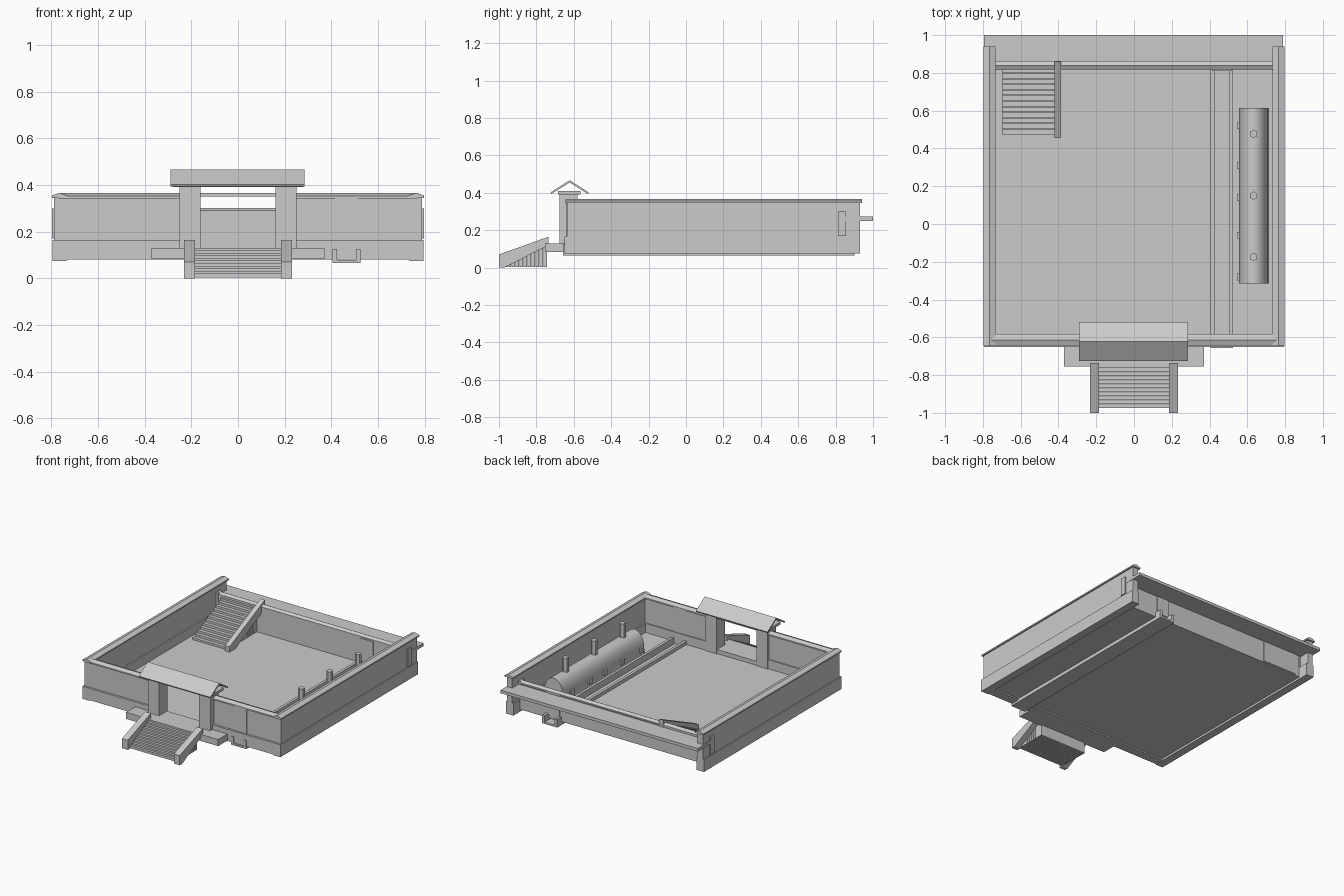
import bpy, bmesh, math
from mathutils import Vector

cube = bpy.data.objects.get("Cube")
if cube:
    bpy.data.objects.remove(cube, do_unlink=True)

stone = bpy.data.materials.new("pale_stone")
stone.use_nodes = True
stone.diffuse_color = (0.6, 0.6, 0.6, 1)
stone.node_tree.nodes["Principled BSDF"].inputs["Base Color"].default_value = (0.6, 0.6, 0.6, 1)


def prism(name, profile, axis, start, end, smooth=False):
    """Extrude a 2D profile along x (profile y,z), y (profile x,z) or z (profile x,y)."""
    place = {"x": lambda u, v, t: (t, u, v),
             "y": lambda u, v, t: (u, t, v),
             "z": lambda u, v, t: (u, v, t)}[axis]
    bm = bmesh.new()
    face = bm.faces.new([bm.verts.new(place(u, v, start)) for u, v in profile])
    moved = bmesh.ops.extrude_face_region(bm, geom=[face])
    shift = Vector(place(0, 0, end - start))
    for v in moved["geom"]:
        if isinstance(v, bmesh.types.BMVert):
            v.co += shift
    if face.is_valid is False or len(bm.faces) < len(profile) + 2:
        bm.faces.new([v for v in bm.verts][:len(profile)])
    bmesh.ops.recalc_face_normals(bm, faces=bm.faces)
    mesh = bpy.data.meshes.new(name)
    bm.to_mesh(mesh)
    bm.free()
    mesh.materials.append(stone)
    obj = bpy.data.objects.new(name, mesh)
    bpy.context.collection.objects.link(obj)
    if smooth:
        bpy.ops.object.select_all(action="DESELECT")
        obj.select_set(True)
        bpy.context.view_layer.objects.active = obj
        bpy.ops.object.shade_smooth_by_angle(angle=math.radians(40))
    return obj


def box(name, x, y, z):
    return prism(name, [(x[0], y[0]), (x[1], y[0]), (x[1], y[1]), (x[0], y[1])], "z", *z)


def cap(name, axis, centre, half, top, start, end):
    """Small gabled coping along the top of a wall."""
    low, eave = top - 0.022, top - 0.012
    prism(name, [(centre - half, low), (centre + half, low), (centre + half, eave),
                 (centre, top), (centre - half, eave)], axis, start, end)


def stairs(name, x, y_low, y_high, z_low, z_high, base, count):
    """Solid flight climbing towards +y, every step reaching the base."""
    run, rise = (y_high - y_low) / count, (z_high - z_low) / count
    for i in range(count):
        y = y_low + i * run
        box(f"{name}_{i + 1}", x, (y, y + run * 0.9), (base, z_low + rise * (i + 1)))


# Side walls with wider plinth and coping
for side, s in (("left", 1), ("right", -1)):
    def span(a, b):
        return tuple(sorted((a * s, b * s)))
    box(f"{side}_wall", span(0.745, 0.788), (-0.635, 0.93), (0.16, 0.345))
    box(f"{side}_plinth", span(0.735, 0.795), (-0.65, 0.93), (0.075, 0.165))
    cap(f"{side}_coping", "y", 0.765 * s, 0.033, 0.367, -0.645, 0.94)

    # Front wall halves beside the gate
    box(f"front_wall_{side}", span(0.2, 0.76), (-0.635, -0.595), (0.16, 0.345))
    box(f"front_plinth_{side}", span(0.16, 0.74), (-0.65, -0.585), (0.08, 0.165))
    cap(f"front_coping_{side}", "x", -0.613, 0.03, 0.365, *span(0.24, 0.77))

    # Gate post and outer stair cheek
    box(f"gate_post_{side}", span(0.16, 0.25), (-0.675, -0.58), (0.1, 0.395))
    prism(f"stair_cheek_{side}", [(-1.0, 0.0), (-0.97, 0.0), (-0.735, 0.12), (-0.735, 0.165), (-1.0, 0.07)],
          "x", *span(0.185, 0.232))

# Gate sill, landing, tie bar and roof
box("gate_sill", (-0.17, 0.17), (-0.65, -0.585), (0.08, 0.13))
box("gate_landing", (-0.37, 0.37), (-0.755, -0.64), (0.082, 0.13))
box("gate_tie_bar", (-0.17, 0.17), (-0.64, -0.59), (0.35, 0.365))
box("gate_lintel", (-0.28, 0.28), (-0.685, -0.565), (0.392, 0.41))
prism("gate_roof", [(-0.72, 0.393), (-0.622, 0.455), (-0.524, 0.393), (-0.52, 0.402),
                    (-0.622, 0.467), (-0.724, 0.402)], "x", -0.29, 0.285)

# Outer stairs
stairs("outer_step", (-0.19, 0.19), -0.975, -0.74, 0.01, 0.13, 0.003, 11)

# Courtyard floor and side strip
box("courtyard_floor", (-0.74, 0.41), (-0.59, 0.83), (0.09, 0.1))
box("side_floor", (0.52, 0.74), (-0.59, 0.83), (0.09, 0.1))

# Drain trough running through front and back walls
prism("drain_trough", [(0.405, 0.065), (0.525, 0.065), (0.525, 0.125), (0.505, 0.125),
                       (0.505, 0.078), (0.425, 0.078), (0.425, 0.125), (0.405, 0.125)],
      "y", -0.657, 0.9)
box("front_drain_panel", (0.415, 0.515), (-0.64, -0.59), (0.165, 0.345))
box("back_drain_panel", (0.415, 0.515), (0.811, 0.859), (0.12, 0.28))

# Back wall, coping and rear walkway
box("back_wall", (-0.74, 0.74), (0.818, 0.852), (0.09, 0.285))
for side, x in (("left", (0.73, 0.797)), ("right", (-0.797, -0.73))):
    box(f"back_wall_end_{side}", x, (0.812, 0.855), (0.17, 0.3))
cap("back_coping", "x", 0.84, 0.022, 0.302, -0.735, 0.735)
box("rear_walkway", (-0.795, 0.79), (0.855, 1.0), (0.25, 0.272))

# Inner stairs up to the walkway, with one cheek
stairs("inner_step", (-0.7, -0.42), 0.475, 0.86, 0.1, 0.29, 0.098, 13)
prism("inner_stair_cheek", [(0.455, 0.1), (0.52, 0.1), (0.86, 0.26), (0.86, 0.325), (0.455, 0.14)],
      "x", -0.422, -0.386)

# Arched long store with vents and wall knobs
arch = [(0.633 + 0.078 * math.cos(math.pi * i / 16), 0.1 + 0.155 * math.sin(math.pi * i / 16) ** 0.7)
        for i in range(17)]
prism("arched_store", arch, "y", -0.315, 0.615, smooth=True)
for i, y in enumerate((-0.175, 0.15, 0.477)):
    ring = [(0.633 + 0.022 * math.cos(math.pi * k / 3 + 0.5), y + 0.022 * math.sin(math.pi * k / 3 + 0.5))
            for k in range(6)]
    prism(f"roof_vent_{i + 1}", ring, "z", 0.23, 0.355)
for i, y in enumerate((-0.28, -0.06, 0.14, 0.31, 0.52)):
    box(f"store_knob_{i + 1}", (0.545, 0.57), (y - 0.018, y + 0.018), (0.12, 0.155))
